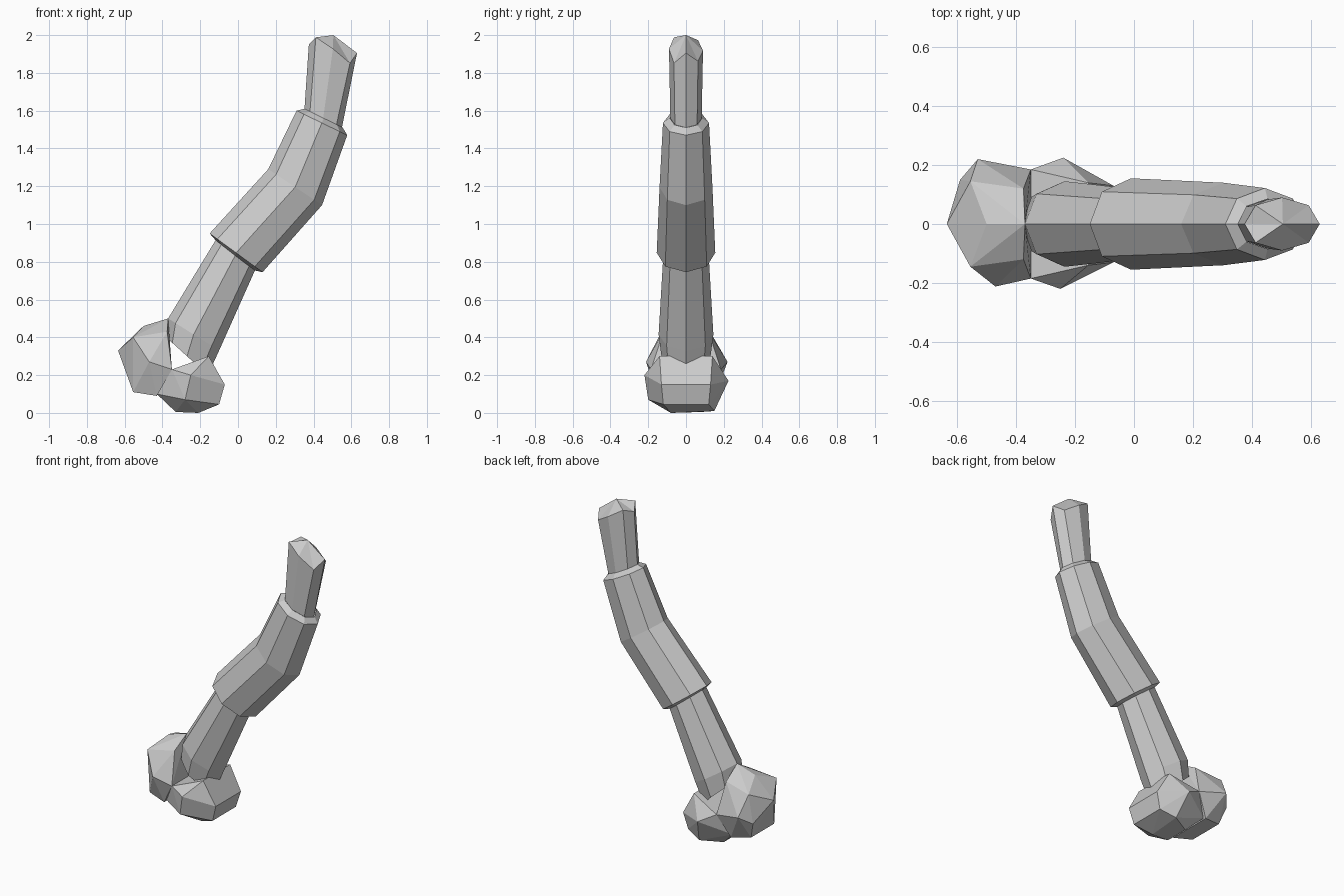
import bpy, bmesh
from math import sin, cos, pi
from mathutils import Vector

if "Cube" in bpy.data.objects:
    bpy.data.objects.remove(bpy.data.objects["Cube"])


def finish(name, bm):
    bmesh.ops.recalc_face_normals(bm, faces=bm.faces[:])
    me = bpy.data.meshes.new(name)
    bm.to_mesh(me)
    bm.free()
    ob = bpy.data.objects.new(name, me)
    bpy.context.collection.objects.link(ob)
    return ob


def tube(name, rings, tip=None, lifts=None):
    """Octagonal tube; each ring is (left x, z, right x, z, half depth).
    lifts moves the last ring's corners in z, tip closes it with a fan."""
    bm = bmesh.new()
    loops = []
    for lx, lz, rx, rz, d in rings:
        c = Vector(((lx + rx) / 2, 0, (lz + rz) / 2))
        u = Vector(((rx - lx) / 2, 0, (rz - lz) / 2))
        loops.append([bm.verts.new(c + u * cos(i * pi / 4) + Vector((0, d * sin(i * pi / 4), 0)))
                      for i in range(8)])
    for v, dz in zip(loops[-1], lifts or []):
        v.co.z += dz
    for a, b in zip(loops, loops[1:]):
        for i in range(8):
            j = (i + 1) % 8
            bm.faces.new((a[i], a[j], b[j], b[i]))
    if tip:
        t = bm.verts.new(tip)
        for i in range(8):
            bm.faces.new((loops[-1][i], loops[-1][(i + 1) % 8], t))
    return finish(name, bm)


def knob(name, single, paired):
    """Faceted lump: hull of single points plus points mirrored in y."""
    bm = bmesh.new()
    for p in single + paired + [(x, -y, z) for x, y, z in paired]:
        bm.verts.new(p)
    r = bmesh.ops.convex_hull(bm, input=bm.verts[:])
    junk = {g for g in r["geom_interior"] + r["geom_unused"] if isinstance(g, bmesh.types.BMVert)}
    bmesh.ops.delete(bm, geom=list(junk), context='VERTS')
    bmesh.ops.dissolve_limit(bm, angle_limit=0.05, verts=bm.verts[:], edges=bm.edges[:])
    return finish(name, bm)


# Lower bone shaft, running from inside the knobs into the grip
tube("lower_shaft", [(-0.38, 0.40, -0.16, 0.20, 0.13),
                     (-0.37, 0.50, -0.10, 0.33, 0.145),
                     (-0.115, 0.92, 0.09, 0.755, 0.12)])

# Thick bent sleeve with turned-in ends
tube("grip_sleeve", [(-0.115, 0.91, 0.085, 0.755, 0.12),
                     (-0.15, 0.95, 0.13, 0.745, 0.155),
                     (0.16, 1.29, 0.445, 1.10, 0.14),
                     (0.31, 1.60, 0.578, 1.47, 0.122),
                     (0.352, 1.61, 0.555, 1.51, 0.085)])

# Upper bone shaft with a broken tip
tube("upper_shaft", [(0.352, 1.61, 0.55, 1.51, 0.083),
                     (0.375, 1.95, 0.63, 1.905, 0.09)],
     tip=(0.505, 0, 2.0),
     lifts=[0, -0.05, -0.01, 0.03, 0, 0.045, 0.0, -0.06])

# Joint knobs at the end of the bone
knob("outer_knob",
     [(-0.635, 0, 0.33), (-0.5, 0, 0.46), (-0.37, 0, 0.50),
      (-0.47, -0.212, 0.27), (-0.53, 0.22, 0.27), (-0.59, 0.15, 0.22)],
     [(-0.555, 0.145, 0.40), (-0.375, 0.12, 0.43), (-0.555, 0.12, 0.11),
      (-0.43, 0.15, 0.09), (-0.35, 0.185, 0.23)])
knob("inner_knob",
     [(-0.25, -0.22, 0.2), (-0.24, 0.225, 0.17), (-0.28, -0.2, 0.07),
      (-0.2, 0.15, 0.01), (-0.21, -0.08, 0.0)],
     [(-0.155, 0.14, 0.30), (-0.07, 0.13, 0.15), (-0.10, 0.12, 0.045),
      (-0.33, 0.08, 0.005), (-0.43, 0.13, 0.10), (-0.35, 0.185, 0.23)])
